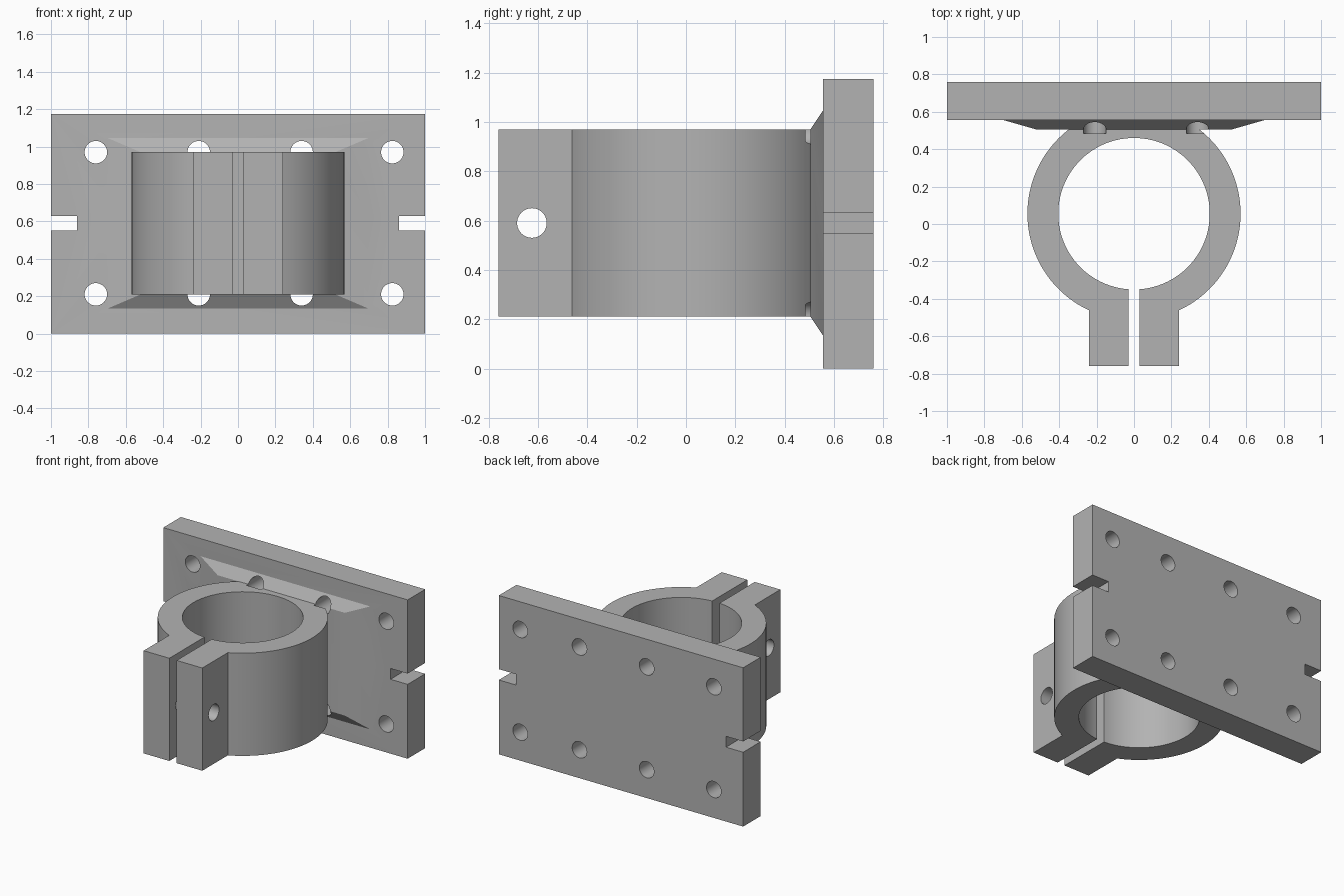
import bpy, bmesh
from math import asin, sin, cos, pi, radians
from mathutils import Vector

cube = bpy.data.objects.get("Cube")
if cube:
    bpy.data.objects.remove(cube, do_unlink=True)

grey = bpy.data.materials.new("plain grey")
grey.use_nodes = True
COLOUR = (0.45, 0.45, 0.45, 1)
grey.diffuse_color = COLOUR
grey.node_tree.nodes["Principled BSDF"].inputs["Base Color"].default_value = COLOUR


def loft(name, loops):
    """Closed solid through matching loops of points."""
    bm = bmesh.new()
    rings = [[bm.verts.new(p) for p in loop] for loop in loops]
    n = len(rings[0])
    for a, b in zip(rings, rings[1:]):
        for i in range(n):
            j = (i + 1) % n
            bm.faces.new((a[i], a[j], b[j], b[i]))
    bm.faces.new(rings[0])
    bm.faces.new(rings[-1])
    bmesh.ops.recalc_face_normals(bm, faces=bm.faces)
    mesh = bpy.data.meshes.new(name)
    bm.to_mesh(mesh)
    bm.free()
    mesh.materials.append(grey)
    obj = bpy.data.objects.new(name, mesh)
    bpy.context.collection.objects.link(obj)
    return obj


def rod(name, start, end, radius, sides=48):
    """Round cutter between two points."""
    start, end = Vector(start), Vector(end)
    axis = end - start
    bpy.ops.mesh.primitive_cylinder_add(
        vertices=sides, radius=radius, depth=axis.length,
        location=(start + end) / 2, rotation=axis.to_track_quat('Z', 'Y').to_euler())
    obj = bpy.context.object
    obj.name = name
    obj.data.materials.append(grey)
    obj.hide_render = True
    return obj


def combine(target, tool, operation):
    """Apply a boolean and discard the tool."""
    bpy.context.view_layer.objects.active = target
    mod = target.modifiers.new(operation, 'BOOLEAN')
    mod.operation, mod.solver, mod.object = operation, 'EXACT', tool
    bpy.ops.object.modifier_apply(modifier=mod.name)
    bpy.data.objects.remove(tool, do_unlink=True)


# Back plate with a slot in each short side
HEIGHT, FRONT, BACK = 1.175, 0.555, 0.76
half = [(1, 0), (1, 0.55), (0.86, 0.55), (0.86, 0.63), (1, 0.63), (1, HEIGHT)]
outline = half + [(-x, z) for x, z in reversed(half)]
bracket = loft("clamp_bracket", [[(x, y, z) for x, z in outline] for y in (FRONT, BACK)])

# Sloped pad, running on into the plate
LOW, HIGH = 0.21, 0.97


def rectangle(y, x, z0, z1):
    return [(-x, y, z0), (x, y, z0), (x, y, z1), (-x, y, z1)]


pad = loft("sloped_pad", [rectangle(0.505, 0.52, LOW, HIGH),
                          rectangle(FRONT, 0.695, 0.135, 1.045),
                          rectangle(0.65, 0.695, 0.135, 1.045)])

# Split ring with two clamping lugs, as one profile
CENTRE, OUTER, INNER = 0.055, 0.57, 0.405
GAP, LUG, TIP = 0.03, 0.24, -0.76


def arc(radius, x, steps=96):
    """Arc around the ring from +x to -x, open at the front."""
    a = asin(x / radius)
    angles = [a + (2 * pi - 2 * a) * i / steps for i in range(steps + 1)]
    return [(radius * sin(t), CENTRE - radius * cos(t)) for t in angles]


profile = ([(GAP, TIP), (LUG, TIP)] + arc(OUTER, LUG)
           + [(-LUG, TIP), (-GAP, TIP)] + arc(INNER, GAP)[::-1])
ring = loft("split_ring", [[(x, y, z) for x, y in profile] for z in (LOW, HIGH)])

combine(bracket, pad, 'UNION')
combine(bracket, ring, 'UNION')

# Mounting holes, in two rows
for x in (-0.76, -0.21, 0.34, 0.825):
    for z in (LOW, HIGH):
        combine(bracket, rod("mounting_hole", (x, 0.485, z), (x, 0.9, z), 0.06), 'DIFFERENCE')

# Clamp bolt hole through both lugs
combine(bracket, rod("bolt_hole", (-0.4, -0.625, 0.59), (0.4, -0.625, 0.59), 0.06), 'DIFFERENCE')

# Smooth round walls, keep edges crisp
bpy.ops.object.select_all(action='DESELECT')
bracket.select_set(True)
bpy.context.view_layer.objects.active = bracket
bpy.ops.object.shade_smooth_by_angle(angle=radians(25))
